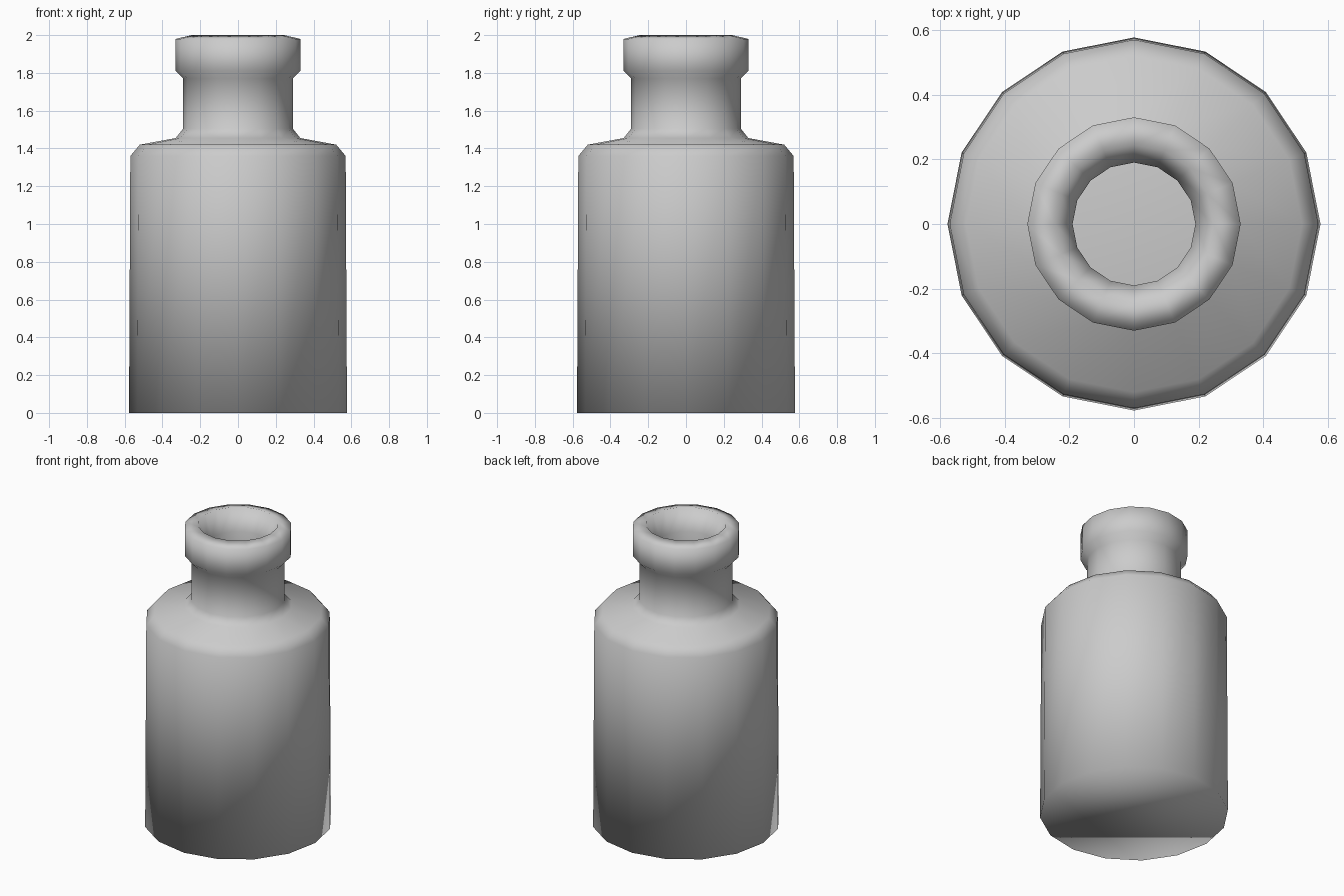
import bpy, bmesh, math

if "Cube" in bpy.data.objects:
    bpy.data.objects.remove(bpy.data.objects["Cube"])

SIDES = 16

# Radius / height profile: outside from the base up, over the lip, then down the cavity
outside = [(0.577, 0.0), (0.57, 1.36), (0.52, 1.42), (0.33, 1.455), (0.29, 1.505),
           (0.29, 1.77), (0.33, 1.81), (0.33, 1.98), (0.245, 2.0)]
inside = [(0.19, 1.86), (0.19, 1.52), (0.23, 1.4), (0.46, 1.34),
          (0.475, 0.1), (0.22, 0.14)]


def lathe(name, profile, sides):
    bm = bmesh.new()
    rings = []
    for r, z in profile:
        rings.append([bm.verts.new((r * math.cos(math.tau * i / sides),
                                    r * math.sin(math.tau * i / sides), z))
                      for i in range(sides)])
    for a, b in zip(rings, rings[1:]):
        for i in range(sides):
            j = (i + 1) % sides
            bm.faces.new((a[i], a[j], b[j], b[i]))
    # Flat base and cavity floor
    bm.faces.new(rings[0][::-1])
    bm.faces.new(rings[-1])
    for f in bm.faces:
        f.smooth = True
    bmesh.ops.recalc_face_normals(bm, faces=bm.faces[:])
    mesh = bpy.data.meshes.new(name)
    bm.to_mesh(mesh)
    bm.free()
    obj = bpy.data.objects.new(name, mesh)
    bpy.context.collection.objects.link(obj)
    return obj


# Hollow bottle with shoulder, neck and rolled lip
lathe("bottle", outside + inside, SIDES)
